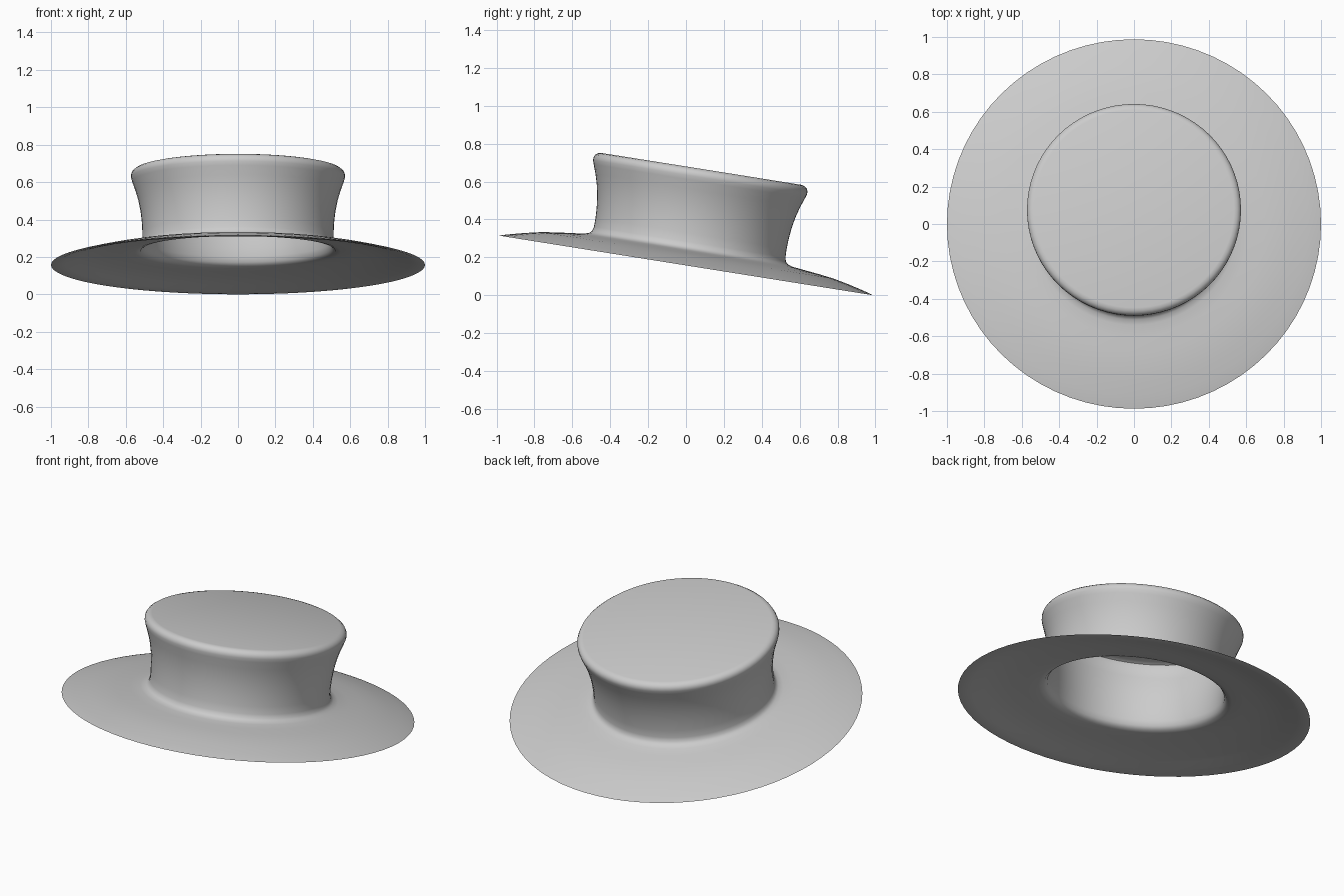
import bpy, bmesh, math
from mathutils import Matrix

if "Cube" in bpy.data.objects:
    bpy.data.objects.remove(bpy.data.objects["Cube"])

SEGMENTS = 72
TILT = math.radians(-9.05)

# (radius, height) from crown centre, down the outside, round the rim, up the inside
outer = [(0.0, 0.516), (0.535, 0.516), (0.552, 0.512), (0.565, 0.502), (0.572, 0.488),
         (0.572, 0.472), (0.565, 0.45), (0.548, 0.402), (0.533, 0.35), (0.521, 0.29),
         (0.514, 0.23), (0.511, 0.17), (0.512, 0.125), (0.518, 0.102), (0.532, 0.089),
         (0.56, 0.081), (0.62, 0.074), (0.70, 0.065), (0.78, 0.054), (0.86, 0.037),
         (0.93, 0.02), (0.975, 0.008), (1.0, 0.0)]
inner = [(0.97, 0.0), (0.925, 0.009), (0.855, 0.026), (0.78, 0.042), (0.70, 0.053),
         (0.62, 0.062), (0.55, 0.069), (0.52, 0.076), (0.503, 0.095), (0.498, 0.125),
         (0.497, 0.17), (0.50, 0.23), (0.507, 0.29), (0.519, 0.35), (0.535, 0.402),
         (0.555, 0.465), (0.55, 0.49), (0.53, 0.502), (0.0, 0.502)]


def lathe(name, profile):
    bm = bmesh.new()
    verts = [bm.verts.new((r, 0, z)) for r, z in profile]
    edges = [bm.edges.new(pair) for pair in zip(verts, verts[1:])]
    bmesh.ops.spin(bm, geom=verts + edges, cent=(0, 0, 0), axis=(0, 0, 1),
                   angle=math.tau, steps=SEGMENTS, use_duplicate=False)
    bmesh.ops.remove_doubles(bm, verts=bm.verts, dist=1e-4)
    bmesh.ops.recalc_face_normals(bm, faces=bm.faces)
    # tilt the back edge down and rest it on the floor
    bm.transform(Matrix.Rotation(TILT, 4, 'X'))
    low = min(v.co.z for v in bm.verts)
    bmesh.ops.translate(bm, verts=bm.verts, vec=(0, 0, -low))
    mesh = bpy.data.meshes.new(name)
    bm.to_mesh(mesh)
    bm.free()
    obj = bpy.data.objects.new(name, mesh)
    bpy.context.collection.objects.link(obj)
    return obj


# Flat-topped hat: hollow crown and gently domed brim
hat = lathe("brimmed_hat", outer + inner)
bpy.context.view_layer.objects.active = hat
hat.select_set(True)
bpy.ops.object.shade_smooth_by_angle(angle=math.radians(40))
